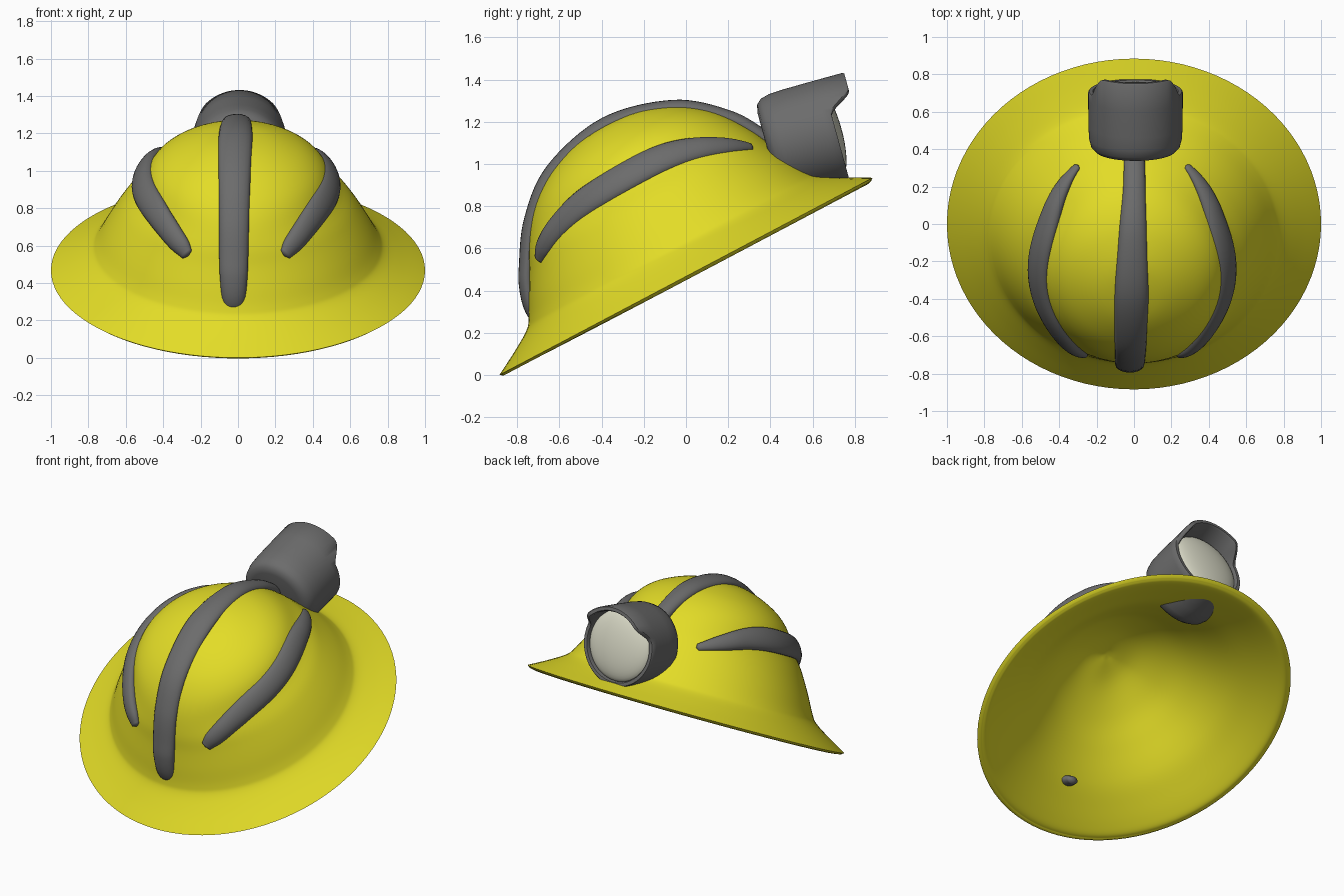
import bpy, bmesh, math
from mathutils import Vector, Matrix

if "Cube" in bpy.data.objects:
    bpy.data.objects.remove(bpy.data.objects["Cube"], do_unlink=True)

TILT = Matrix.Translation((0, 0, 0.4675)) @ Matrix.Rotation(math.atan2(0.4675, 0.885), 4, 'X')


def material(name, rgb):
    m = bpy.data.materials.new(name)
    m.use_nodes = True
    m.diffuse_color = (*rgb, 1)
    m.node_tree.nodes["Principled BSDF"].inputs["Base Color"].default_value = (*rgb, 1)
    return m


yellow = material("yellow shell", (0.77, 0.72, 0.02))
grey = material("dark grey", (0.15, 0.15, 0.15))
cream = material("cream lens", (0.7, 0.7, 0.57))


def finish(name, bm, mat, matrix, angle=40):
    bmesh.ops.remove_doubles(bm, verts=bm.verts, dist=1e-5)
    bmesh.ops.recalc_face_normals(bm, faces=bm.faces)
    mesh = bpy.data.meshes.new(name)
    bm.to_mesh(mesh)
    bm.free()
    mesh.materials.append(mat)
    obj = bpy.data.objects.new(name, mesh)
    obj.matrix_world = matrix
    bpy.context.collection.objects.link(obj)
    bpy.ops.object.select_all(action='DESELECT')
    obj.select_set(True)
    bpy.context.view_layer.objects.active = obj
    bpy.ops.object.shade_smooth_by_angle(angle=math.radians(angle))


def spline(points, steps):
    """Smooth curve through points of any dimension."""
    p = [Vector(q) for q in points]
    p = [2 * p[0] - p[1]] + p + [2 * p[-1] - p[-2]]
    out = []
    for a, b, c, d in zip(p, p[1:], p[2:], p[3:]):
        for i in range(steps):
            t = i / steps
            out.append(0.5 * (2 * b + (c - a) * t + (2 * a - 5 * b + 4 * c - d) * t ** 2
                              + (3 * b - a - 3 * c + d) * t ** 3))
    return out + [p[-2]]


def skin(bm, rings):
    """Bridge closed rings of points, one after another."""
    vs = [[bm.verts.new(co) for co in ring] for ring in rings]
    n = len(rings[0])
    for r, s in zip(vs, vs[1:]):
        for j in range(n):
            k = (j + 1) % n
            bm.faces.new((r[j], r[k], s[k], s[j]))
    return vs


def revolve(profile, segments, lift=None):
    """Spin (radius, height) points about z; lift raises points by a rule."""
    bm = bmesh.new()
    rings = []
    for i, (r, h) in enumerate(profile):
        ring = []
        for j in range(segments):
            a = math.tau * j / segments
            ring.append((r * math.cos(a), r * math.sin(a), h + (lift(i, a) if lift else 0)))
        rings.append(ring)
    vs = skin(bm, rings)
    # Close the poles
    for ring in (vs[0], vs[-1]):
        if Vector(ring[0].co).xy.length < 0.001:
            bmesh.ops.pointmerge(bm, verts=ring, merge_co=ring[0].co)
    return bm


# Shell: domed crown and flared round brim over a shallow bowl-shaped hollow
outer = spline([(0, 0.815), (0.17, 0.795), (0.32, 0.74), (0.43, 0.67), (0.52, 0.58), (0.60, 0.46),
                (0.65, 0.36), (0.705, 0.26), (0.755, 0.168), (0.79, 0.125), (0.88, 0.067),
                (1.0, 0)], 5)
inner = spline([(0.985, -0.012), (0.95, -0.015), (0.89, 0.015), (0.8, 0.07), (0.7, 0.135),
                (0.62, 0.2), (0.5, 0.31), (0.36, 0.43), (0.19, 0.52), (0, 0.55)], 5)
profile = [tuple(p) for p in outer + inner]


def waist(height):
    """Sideways narrowing of the crown at a height."""
    return 1 - 0.08 * math.exp(-((height - 0.53) / 0.11) ** 2)


def shallow_front(i, a):
    r, h = profile[i]
    return -0.4 * h * r * max(0, -math.sin(a)) ** 2 if i > len(outer) else 0


shell = revolve(profile, 96, shallow_front)
for v in shell.verts:
    v.co.x *= waist(v.co.z)
finish("helmet_shell", shell, yellow, TILT, 70)


def crown_radius(height):
    """Radius of the shell's outer face at a height."""
    for a, b in zip(outer, outer[1:]):
        if b.y <= height <= a.y:
            return a.x + (b.x - a.x) * (a.y - height) / (a.y - b.y)
    return outer[-1].x


def rib(name, path, x_shift, side=1):
    """Flattened tapering tube; each point is x, y, z, half width in the shell's frame."""
    centre = Vector((0, 0, 0.2))
    rings = []
    for i, p in enumerate(path):
        tangent = (path[min(i + 1, len(path) - 1)].xyz - path[max(i - 1, 0)].xyz).normalized()
        up = p.xyz - centre
        up = (up - tangent * up.dot(tangent)).normalized()
        across = tangent.cross(up)
        ring = []
        for j in range(20):
            a = math.tau * j / 20
            co = p.xyz + across * math.cos(a) * p.w + up * math.sin(a) * min(0.04, p.w * 0.65)
            ring.append((co.x * side + x_shift, co.y, co.z))
        rings.append(ring)
    bm = bmesh.new()
    vs = skin(bm, rings)
    # Rounded tips
    for end, nxt in ((vs[0], vs[1]), (vs[-1], vs[-2])):
        mid = sum((v.co for v in end), Vector()) / len(end)
        before = sum((v.co for v in nxt), Vector()) / len(nxt)
        tip = bm.verts.new(mid + (mid - before).normalized() * 0.012)
        for j in range(len(end)):
            bm.faces.new((end[j], end[(j + 1) % len(end)], tip))
    finish(name, bm, grey, TILT, 80)


# Middle rib, running front to back over the crown
middle = [(-0.005, -0.645, 0.075, 0.036), (-0.005, -0.70, 0.14, 0.055),
          (-0.005, -0.712, 0.21, 0.064), (-0.005, -0.69, 0.3, 0.072), (-0.005, -0.645, 0.39, 0.077),
          (-0.003, -0.52, 0.575, 0.08), (0, -0.32, 0.735, 0.085), (0.005, 0, 0.81, 0.09),
          (0.012, 0.32, 0.732, 0.075), (0.02, 0.52, 0.575, 0.06), (0.02, 0.61, 0.45, 0.056),
          (0.02, 0.65, 0.36, 0.05)]
rib("middle_rib", spline(middle, 8), -0.018)

# Side ribs, curving around the crown and hugging its surface
side_path = [(0.265, -0.70, 0.55, 0.034), (0.31, -0.68, 0.605, 0.054), (0.395, -0.61, 0.705, 0.066),
             (0.475, -0.48, 0.82, 0.076), (0.515, -0.2, 0.985, 0.08), (0.485, 0, 1.065, 0.072),
             (0.405, 0.2, 1.095, 0.05), (0.305, 0.325, 1.09, 0.022)]
hugging = spline([(*(TILT.inverted() @ Vector(p[:3])), p[3]) for p in side_path], 8)
for p in hugging:
    scale = (crown_radius(p.z) + 0.002) / math.hypot(p.x / waist(p.z), p.y)
    p.x *= scale
    p.y *= scale
for name, side in (("left_rib", 1), ("right_rib", -1)):
    rib(name, hugging, -0.01, side)

# Lamp frame: z along the beam, y towards the top of the visor
beam = Vector((0, 0.964, 0.265)).normalized()
top = Vector((0, -0.265, 0.964)).normalized()
LAMP = Matrix((Vector((-1, 0, 0)), top, beam)).transposed().to_4x4()
LAMP.translation = Vector((0.008, 0, 0)) + top * 0.931


# Lamp housing: rounded back, open front, visor over the top of the rim
def visor(i, a):
    t = min(1, max(0, (math.sin(a) - 0.3) / 0.42))
    return 0.11 * t * t * (3 - 2 * t) if i in rim else 0


housing = [(0, 0.655), (0.18, 0.656), (0.215, 0.665), (0.237, 0.688), (0.248, 0.73), (0.252, 0.8),
           (0.253, 0.95), (0.253, 0.985), (0.248, 0.992), (0.228, 0.992), (0.222, 0.98),
           (0.222, 0.93), (0, 0.93)]
rim = range(7, 11)
finish("lamp_housing", revolve(housing, 96, visor), grey, LAMP, 45)

# Lamp lens: shallow bulging disc
lens = [(0.226 * math.sin(t * math.pi / 20), 0.955 + 0.065 * math.cos(t * math.pi / 20))
        for t in range(11)]
finish("lamp_lens", revolve(lens, 64), cream, LAMP, 60)
